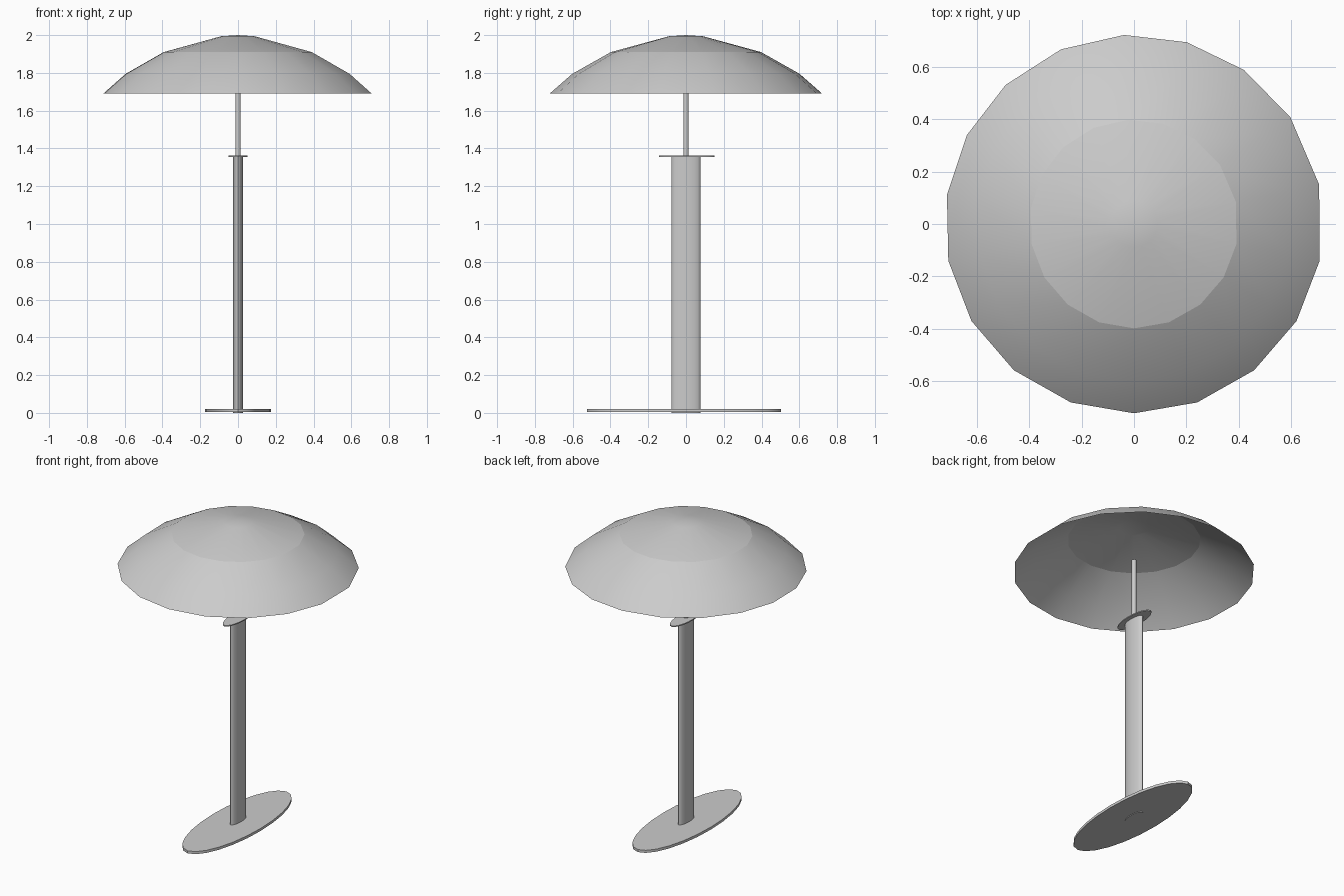
import bpy, bmesh
from math import radians, cos, sin, tau

if "Cube" in bpy.data.objects:
    bpy.data.objects.remove(bpy.data.objects["Cube"])


def finish(name, bm, smooth_angle):
    bmesh.ops.recalc_face_normals(bm, faces=bm.faces)
    mesh = bpy.data.meshes.new(name)
    bm.to_mesh(mesh)
    bm.free()
    obj = bpy.data.objects.new(name, mesh)
    bpy.context.collection.objects.link(obj)
    bpy.ops.object.select_all(action='DESELECT')
    bpy.context.view_layer.objects.active = obj
    obj.select_set(True)
    bpy.ops.object.shade_smooth_by_angle(angle=radians(smooth_angle))
    return obj


def elliptic_column(name, rx, ry, z0, z1, sides, y=0.0):
    """Capped cylinder with an elliptical cross-section."""
    bm = bmesh.new()
    rings = [[bm.verts.new((rx * cos(tau * i / sides), y + ry * sin(tau * i / sides), z))
              for i in range(sides)] for z in (z0, z1)]
    for i in range(sides):
        j = (i + 1) % sides
        bm.faces.new((rings[0][i], rings[0][j], rings[1][j], rings[1][i]))
    bm.faces.new(rings[0][::-1])
    bm.faces.new(rings[1])
    return finish(name, bm, 40)


# Oval foot, oval stem, thin collar plate and slim rod
elliptic_column("base", 0.175, 0.513, 0.004, 0.021, 24, y=-0.011)
elliptic_column("stem", 0.026, 0.077, 0.0, 1.357, 20)
elliptic_column("collar", 0.051, 0.146, 1.355, 1.362, 20, y=0.004)
elliptic_column("rod", 0.0145, 0.0145, 1.36, 1.77, 12)

# Domed shade: single open sheet with slightly uneven hand-cut segments
angles = [-90, -70.5, -50.6, -30.8, -11.2, 12, 34.3, 54.5, 73.8,
          93, 112.7, 132.7, 152, 171.2, 191.2, 210.8, 230.6, 250.5]
profile = [(0.722, 1.69), (0.602, 1.795), (0.398, 1.91), (0.09, 1.994)]
bm = bmesh.new()
rings = [[bm.verts.new((r * cos(radians(a)), r * sin(radians(a)), z)) for a in angles]
         for r, z in profile]
top = bm.verts.new((0, 0, 2.0))
n = len(angles)
for i in range(n):
    j = (i + 1) % n
    for lo, hi in zip(rings, rings[1:]):
        bm.faces.new((lo[i], lo[j], hi[j], hi[i]))
    bm.faces.new((rings[-1][i], rings[-1][j], top))
# Crease where the cap meets the skirt
for e in bm.edges:
    e.smooth = not all(v in rings[2] for v in e.verts)
for f in bm.faces:
    if f.calc_center_median().z < 0:
        f.normal_flip()
finish("shade", bm, 30)
